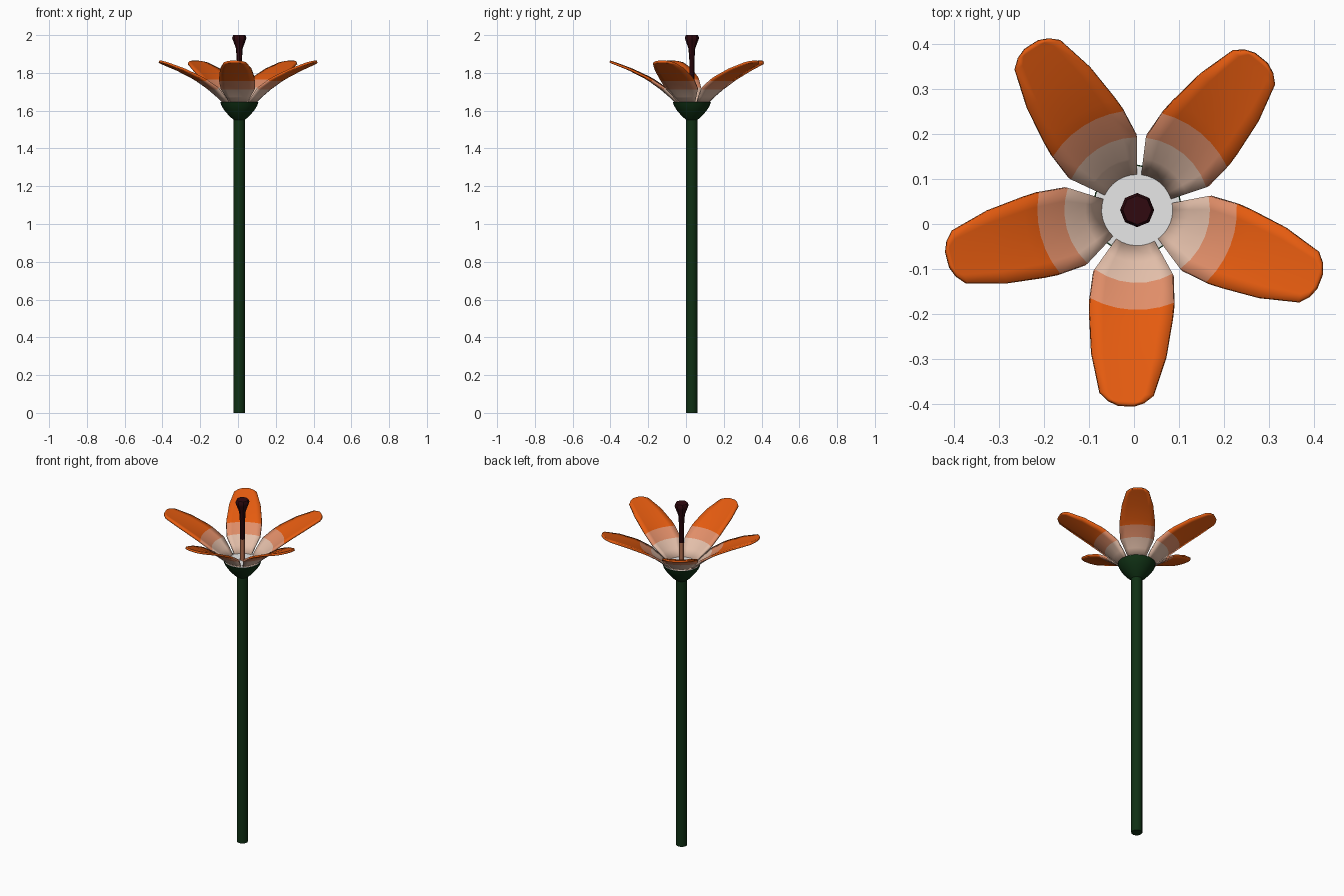
import bpy, bmesh, math

if "Cube" in bpy.data.objects:
    bpy.data.objects.remove(bpy.data.objects["Cube"])

CX, CY = 0.007, 0.031   # flower axis


def mat(name, rgb):
    m = bpy.data.materials.new(name)
    m.diffuse_color = (*rgb, 1)
    m.use_nodes = True
    m.node_tree.nodes["Principled BSDF"].inputs["Base Color"].default_value = m.diffuse_color
    return m


GREEN = mat("stem green", (0.005, 0.03, 0.007))
ORANGE = mat("petal orange", (0.78, 0.105, 0.005))
PEACH = mat("petal peach", (0.75, 0.27, 0.14))
CREAM = mat("petal cream", (0.77, 0.52, 0.40))
WHITE = mat("centre white", (0.8, 0.8, 0.8))
MAROON = mat("pistil maroon", (0.03, 0.003, 0.005))


def finish(name, bm, mats, angle=40):
    bmesh.ops.recalc_face_normals(bm, faces=bm.faces[:])
    me = bpy.data.meshes.new(name)
    bm.to_mesh(me)
    bm.free()
    ob = bpy.data.objects.new(name, me)
    bpy.context.collection.objects.link(ob)
    for m in mats:
        me.materials.append(m)
    ob.location = (CX, CY, 0)
    bpy.ops.object.select_all(action='DESELECT')
    ob.select_set(True)
    bpy.context.view_layer.objects.active = ob
    bpy.ops.object.shade_smooth_by_angle(angle=math.radians(angle))
    return ob


def lathe(name, profile, sides, mats, rule=None):
    """Closed turned shape from (radius, height) points, capped at both ends."""
    bm = bmesh.new()
    rings = [[bm.verts.new((r * math.cos(math.tau * i / sides),
                            r * math.sin(math.tau * i / sides), z))
              for i in range(sides)] for r, z in profile]
    for a, b in zip(rings, rings[1:]):
        for i in range(sides):
            j = (i + 1) % sides
            bm.faces.new((a[i], a[j], b[j], b[i]))
    bm.faces.new(rings[0][::-1])
    bm.faces.new(rings[-1])
    if rule:
        for f in bm.faces:
            f.material_index = rule(f.calc_center_median().z)
    return finish(name, bm, mats)


# Stem, cup under the petals, and flat centre
lathe("stem", [(0.03, 0), (0.03, 1.56)], 12, [GREEN])
lathe("calyx", [(0.028, 1.55), (0.052, 1.57), (0.078, 1.60), (0.094, 1.625), (0.101, 1.645)],
      16, [GREEN])
lathe("flower_centre", [(0.098, 1.64), (0.098, 1.647)], 16, [WHITE])

# Pistil: pale stalk, dark flared head
lathe("pistil", [(0.014, 1.64), (0.014, 1.77), (0.013, 1.86), (0.018, 1.93),
                 (0.033, 1.97), (0.038, 1.985), (0.032, 2.0)],
      8, [PEACH, MAROON], lambda z: int(z > 1.77))

# Petals: rows of (radius, half width, height) swept round the axis
ROWS = [(0.074, 0.040, 1.642), (0.115, 0.062, 1.682), (0.162, 0.087, 1.722),
        (0.222, 0.093, 1.765), (0.25, 0.092, 1.782), (0.33, 0.083, 1.823),
        (0.411, 0.060, 1.856), (0.426, 0.040, 1.862), (0.433, 0.018, 1.865)]
COLS = 6
for k in range(5):
    aim = math.radians(-93.3 + 72 * k)
    bm = bmesh.new()
    grid = []
    for r, hw, z in ROWS:
        half = math.asin(hw / r)
        angles = [aim + half * (2 * c / COLS - 1) for c in range(COLS + 1)]
        grid.append([bm.verts.new((r * math.cos(a), r * math.sin(a), z)) for a in angles])
    for n, (a, b) in enumerate(zip(grid, grid[1:])):
        for c in range(COLS):
            f = bm.faces.new((a[c], b[c], b[c + 1], a[c + 1]))
            f.material_index = 0 if n < 2 else 1 if n < 3 else 2
    petal = finish(f"petal_{k + 1}", bm, [CREAM, PEACH, ORANGE])
    if petal.data.polygons[0].normal.z < 0:
        petal.data.flip_normals()
    solid = petal.modifiers.new("thickness", 'SOLIDIFY')
    solid.thickness = 0.011
    solid.offset = -1
